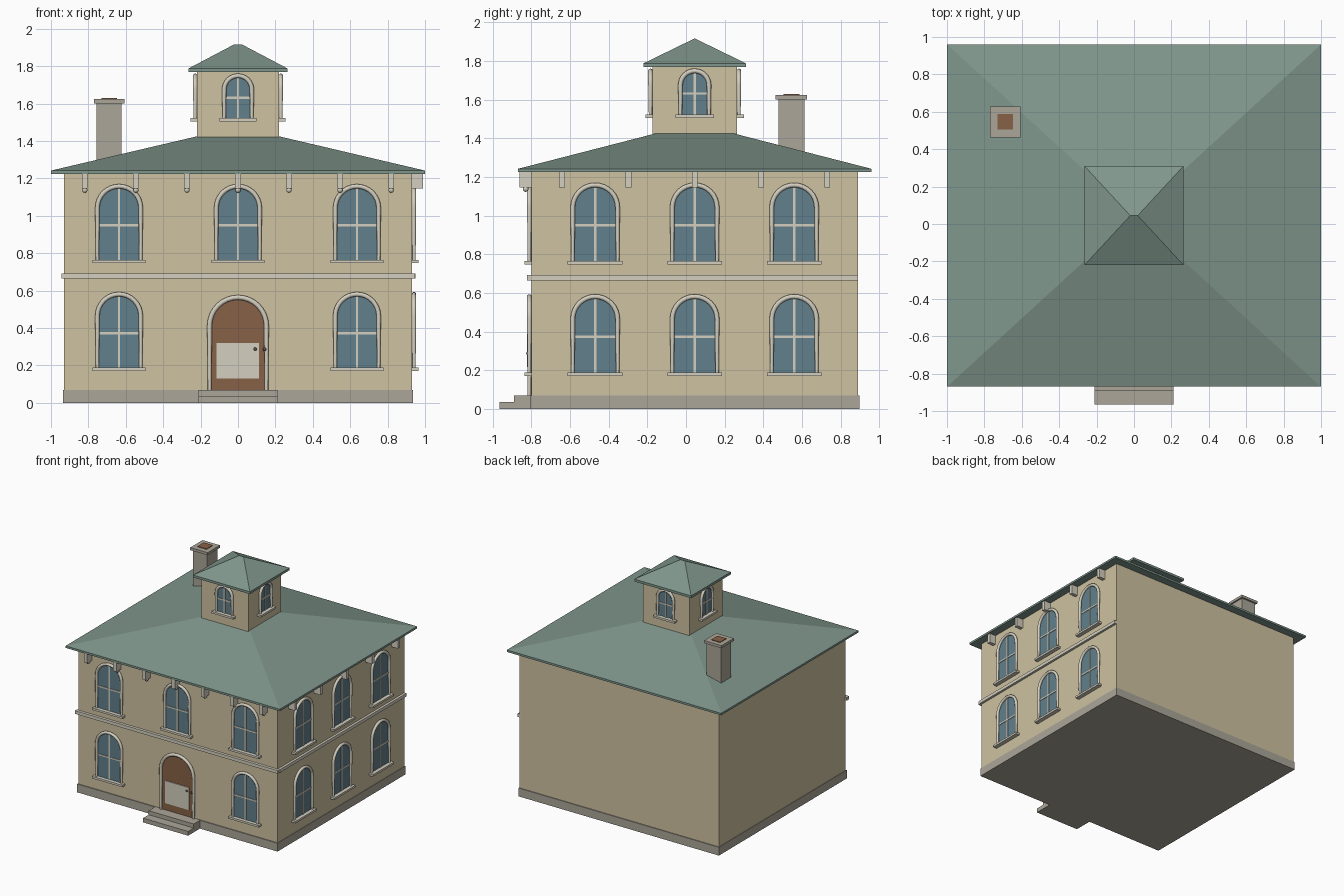
import bpy, bmesh, math
from mathutils import Matrix, Vector

cube = bpy.data.objects.get("Cube")
if cube:
    bpy.data.objects.remove(cube, do_unlink=True)


def linear(c):
    return c / 12.92 if c <= 0.04045 else ((c + 0.055) / 1.055) ** 2.4


def material(name, *srgb):
    m = bpy.data.materials.new(name)
    m.use_nodes = True
    colour = [linear(c) for c in srgb] + [1]
    m.diffuse_color = colour
    m.node_tree.nodes["Principled BSDF"].inputs["Base Color"].default_value = colour
    return m


WALL = material("sand_wall", 0.81, 0.76, 0.63)
TRIM = material("cream_trim", 0.83, 0.81, 0.75)
ROOF = material("green_roof", 0.50, 0.59, 0.55)
GLASS = material("blue_glass", 0.38, 0.50, 0.55)
WOOD = material("brown_wood", 0.53, 0.38, 0.28)
STONE = material("grey_stone", 0.67, 0.65, 0.60)
METAL = material("dark_metal", 0.35, 0.34, 0.31)
HERE = Matrix.Identity(4)
CY = 0.045  # depth centre of the house


def finish(bm, name, mat, place=HERE):
    bmesh.ops.recalc_face_normals(bm, faces=bm.faces)
    bm.transform(place)
    mesh = bpy.data.meshes.new(name)
    bm.to_mesh(mesh)
    bm.free()
    mesh.materials.append(mat)
    obj = bpy.data.objects.new(name, mesh)
    bpy.context.collection.objects.link(obj)
    return obj


def box(name, mat, x, y, z, place=HERE):
    """Box from (min, max) ranges."""
    bm = bmesh.new()
    size = [r[1] - r[0] for r in (x, y, z)]
    mid = [(r[0] + r[1]) / 2 for r in (x, y, z)]
    bmesh.ops.create_cube(bm, size=1, matrix=Matrix.Translation(mid) @ Matrix.Diagonal(size + [1]))
    return finish(bm, name, mat, place)


def ball(name, mat, centre, radius, place=HERE):
    bm = bmesh.new()
    bmesh.ops.create_uvsphere(bm, u_segments=10, v_segments=8, radius=radius,
                              matrix=Matrix.Translation(centre))
    for f in bm.faces:
        f.smooth = True
    return finish(bm, name, mat, place)


def hip_roof(name, rings):
    """Stack of rectangles (half x, half y, z) joined into a hipped roof."""
    bm = bmesh.new()
    loops = [[bm.verts.new((sx * hx, CY + sy * hy, z))
              for sx, sy in ((-1, -1), (1, -1), (1, 1), (-1, 1))] for hx, hy, z in rings]
    for a, b in zip(loops, loops[1:]):
        for i in range(4):
            j = (i + 1) % 4
            bm.faces.new((a[i], a[j], b[j], b[i]))
    bm.faces.new(loops[0])
    bm.faces.new(loops[-1])
    bmesh.ops.remove_doubles(bm, verts=bm.verts, dist=0.0001)
    return finish(bm, name, ROOF)


def arch_path(half, bottom, spring):
    """Points of a round arch with the outward direction at each."""
    path = [(Vector((half, 0, bottom)), Vector((1, 0, 0)))]
    for i in range(17):
        a = math.pi * i / 16
        n = Vector((math.cos(a), 0, math.sin(a)))
        path.append((Vector((0, 0, spring)) + n * half, n))
    path.append((Vector((-half, 0, bottom)), Vector((-1, 0, 0))))
    return path


def arch_panel(name, mat, path, place):
    bm = bmesh.new()
    face = bm.faces.new([bm.verts.new(p) for p, n in path])
    ext = bmesh.ops.extrude_face_region(bm, geom=[face])["geom"]
    bmesh.ops.translate(bm, vec=(0, -0.005, 0),
                        verts=[v for v in ext if isinstance(v, bmesh.types.BMVert)])
    return finish(bm, name, mat, place)


def arch_trim(name, path, radius, place):
    """Round moulding swept along the arch, slimmer at the feet."""
    bm = bmesh.new()
    rings = []
    for i, (p, n) in enumerate(path):
        r = radius * (0.75 if i in (0, len(path) - 1) else 1)
        rings.append([bm.verts.new(p + n * r * math.cos(a) + Vector((0, -0.011 - r * math.sin(a), 0)))
                      for a in (math.tau * k / 10 for k in range(10))])
    for a, b in zip(rings, rings[1:]):
        for k in range(10):
            bm.faces.new((a[k], a[k - 1], b[k - 1], b[k])).smooth = True
    bm.faces.new(rings[0])
    bm.faces.new(rings[-1])
    return finish(bm, name, TRIM, place)


def window(name, place, half, bottom, spring, bar):
    path = arch_path(half, bottom, spring)
    top = spring + half
    arch_panel(name + "_glass", GLASS, path, place)
    arch_trim(name + "_trim", path, 0.012, place)
    box(name + "_mullion", TRIM, (-0.006, 0.006), (-0.01, 0), (bottom, top), place)
    box(name + "_crossbar", TRIM, (-half, half), (-0.01, 0), (bar - 0.006, bar + 0.006), place)
    w = half + 0.026
    box(name + "_sill", TRIM, (-w, w), (-0.036, 0), (bottom - 0.017, bottom), place)


def wall_place(angle, x, y):
    """Local frame whose -y axis points out of the wall."""
    return Matrix.Translation((x, y, 0)) @ Matrix.Rotation(math.radians(angle), 4, "Z")


# Main body
box("foundation", STONE, (-0.935, 0.935), (-0.808, 0.897), (0, 0.07))
box("house_walls", WALL, (-0.93, 0.93), (-0.80, 0.89), (0.07, 1.23))
box("front_belt_course", TRIM, (-0.945, 0.945), (-0.823, -0.79), (0.665, 0.692))
box("right_belt_course", TRIM, (0.92, 0.95), (-0.80, 0.89), (0.665, 0.692))
hip_roof("main_roof", [(1, 0.915, 1.225), (1, 0.915, 1.242), (0.17, 0.156, 1.437)])

# Front and right windows on two storeys
for level, drop in (("upper", 0), ("lower", 0.577)):
    for i in (-1, 0, 1):
        size = (0.116, 0.765 - drop, 1.042 - drop, 0.95 - drop)
        if level == "upper" or i:
            window(f"{level}_front_window_{i + 2}", wall_place(0, i * 0.636, -0.80), *size)
        window(f"{level}_right_window_{i + 2}", wall_place(90, 0.93, CY + i * 0.515), *size)

# Eave brackets
for i in range(-3, 4):
    place = wall_place(0, i * 0.273, -0.80)
    box(f"front_bracket_{i + 4}", TRIM, (-0.015, 0.015), (-0.062, 0.01), (1.145, 1.226), place)
    ball(f"front_bracket_drop_{i + 4}", TRIM, (0, -0.03, 1.138), 0.015, place)
for i in range(-2, 3):
    place = wall_place(90, 0.93, CY + i * 0.343)
    box(f"right_bracket_{i + 3}", TRIM, (-0.015, 0.015), (-0.06, 0.01), (1.145, 1.226), place)

# Front door and steps
door = wall_place(0, 0, -0.80)
door_path = arch_path(0.152, 0.07, 0.412)
arch_panel("door", WOOD, door_path, door)
arch_trim("door_trim", door_path, 0.013, door)
box("door_plate", TRIM, (-0.115, 0.112), (-0.012, -0.004), (0.13, 0.32), door)
ball("door_knob", METAL, (0.092, -0.014, 0.288), 0.009, door)
ball("door_latch", METAL, (0.143, -0.016, 0.288), 0.011, door)
box("upper_step", STONE, (-0.21, 0.21), (-0.89, -0.80), (0, 0.07))
box("lower_step", STONE, (-0.21, 0.21), (-0.965, -0.88), (0, 0.036))

# Cupola
box("cupola_walls", WALL, (-0.218, 0.218), (CY - 0.218, CY + 0.218), (1.40, 1.775))
hip_roof("cupola_roof", [(0.265, 0.265, 1.768), (0.265, 0.265, 1.788), (0.02, 0.0, 1.917)])
for side, angle in (("front", 0), ("right", 90), ("back", 180), ("left", 270)):
    a = math.radians(angle)
    place = wall_place(angle, 0.218 * math.sin(a), CY - 0.218 * math.cos(a))
    window(f"cupola_{side}_window", place, 0.074, 1.522, 1.675, 1.632)

# Chimney
box("chimney_stack", STONE, (-0.757, -0.622), (0.478, 0.612), (1.25, 1.605))
box("chimney_cap", STONE, (-0.77, -0.608), (0.463, 0.627), (1.602, 1.624))
box("chimney_flue", WOOD, (-0.731, -0.648), (0.505, 0.588), (1.61, 1.629))
